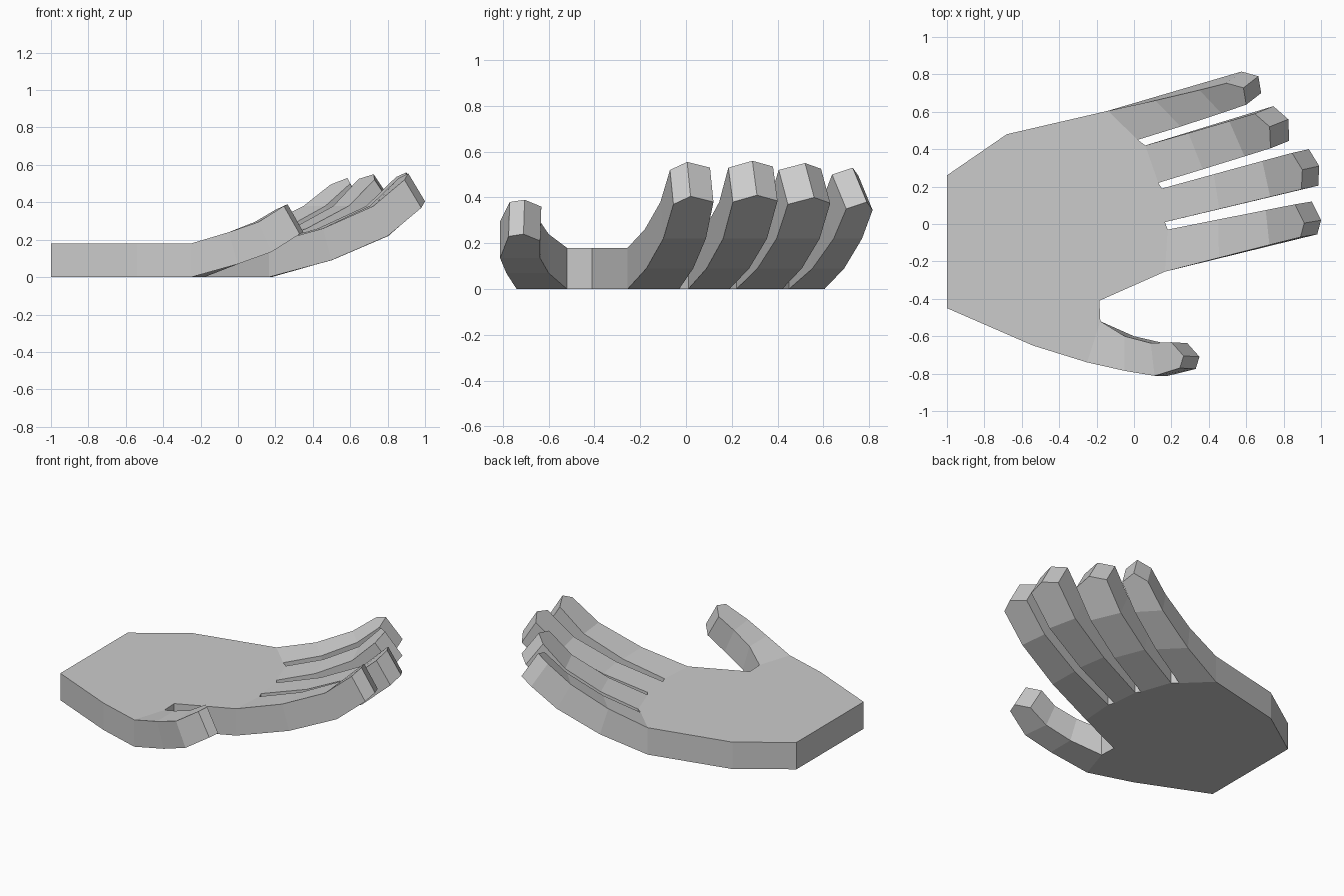
import bpy, bmesh
from mathutils import Vector

if "Cube" in bpy.data.objects:
    bpy.data.objects.remove(bpy.data.objects["Cube"])

T = 0.18  # palm thickness

# Palm outline seen from above, counter-clockwise
outline = [(-1, -.45), (-.54, -.65), (-.25, -.74), (-.18, -.52), (-.185, -.41),
           (.165, -.255), (.18, -.03), (.165, .01), (.15, .19), (.13, .22),
           (.06, .42), (.02, .45), (-.14, .605), (-.68, .48), (-1, .26)]

# Fingers: outline index of base edge, underside tip (front, ridge, back), lean of the top
fingers = [
    (5, (.98, -.055, .37), (1.0, .02, .405), (.95, .12, .38), (-.09, -.015)),
    (7, (.985, .205, .38), (.99, .31, .41), (.935, .40, .385), (-.09, -.02)),
    (9, (.83, .445, .37), (.825, .56, .40), (.745, .63, .375), (-.10, -.04)),
    (11, (.68, .70, .35), (.665, .79, .38), (.575, .815, .345), (-.08, -.062)),
]

bm = bmesh.new()
low = [bm.verts.new((x, y, 0)) for x, y in outline]
high = [bm.verts.new((x, y, T)) for x, y in outline]
bm.faces.new(low[::-1])
bm.faces.new(high)


def digit(i, front, back, ridge, tops):
    """Loft a bent digit out of palm edge i; tops are offsets to the upper side."""
    ring = [low[i], low[i + 1], high[i + 1], high[i]]
    last = len(front) - 1
    for k, (f, b, up) in enumerate(zip(front, back, tops)):
        f, b, up = Vector(f), Vector(b), Vector(up)
        nxt = [bm.verts.new(p) for p in (f, b, b + up, f + up)]
        if k < last:
            for j in range(4):
                bm.faces.new((ring[j], ring[(j + 1) % 4], nxt[(j + 1) % 4], nxt[j]))
        else:
            # pointed tip with an upright ridge
            r0 = bm.verts.new(ridge)
            r1 = bm.verts.new(Vector(ridge) + up)
            bm.faces.new((ring[0], ring[1], nxt[1], r0, nxt[0]))
            bm.faces.new((ring[1], ring[2], nxt[2], nxt[1]))
            bm.faces.new((ring[2], ring[3], nxt[3], r1, nxt[2]))
            bm.faces.new((ring[3], ring[0], nxt[0], nxt[3]))
            bm.faces.new((nxt[0], r0, r1, nxt[3]))
            bm.faces.new((r0, nxt[1], nxt[2], r1))
        ring = nxt


# Four fingers
for i, tf, ridge, tb, lean in fingers:
    def path(base, tip):
        pts = [(base[0] + (tip[0] - base[0]) * t, base[1] + (tip[1] - base[1]) * t, z)
               for t, z in ((.41, .09), (.78, .22))]
        return pts + [tip]
    tops = [(lean[0] * m, lean[1] * m, h) for m, h in ((.5, .17), (.85, .16), (1, .15))]
    digit(i, path(outline[i], tf), path(outline[i + 1], tb), ridge, tops)

# Thumb
digit(2, [(0, -.785, .07), (.18, -.812, .135), (.33, -.775, .23)],
      [(0, -.60, .07), (.16, -.637, .135), (.285, -.637, .21)], (.35, -.71, .24),
      [(-.05, 0, .17), (-.07, 0, .16), (-.085, .005, .15)])

# Remaining palm sides
bases = {2, 5, 7, 9, 11}
n = len(outline)
for i in range(n):
    if i not in bases:
        j = (i + 1) % n
        bm.faces.new((low[i], low[j], high[j], high[i]))

bmesh.ops.recalc_face_normals(bm, faces=bm.faces)
mesh = bpy.data.meshes.new("open_hand")
bm.to_mesh(mesh)
bm.free()
bpy.context.collection.objects.link(bpy.data.objects.new("open_hand", mesh))
